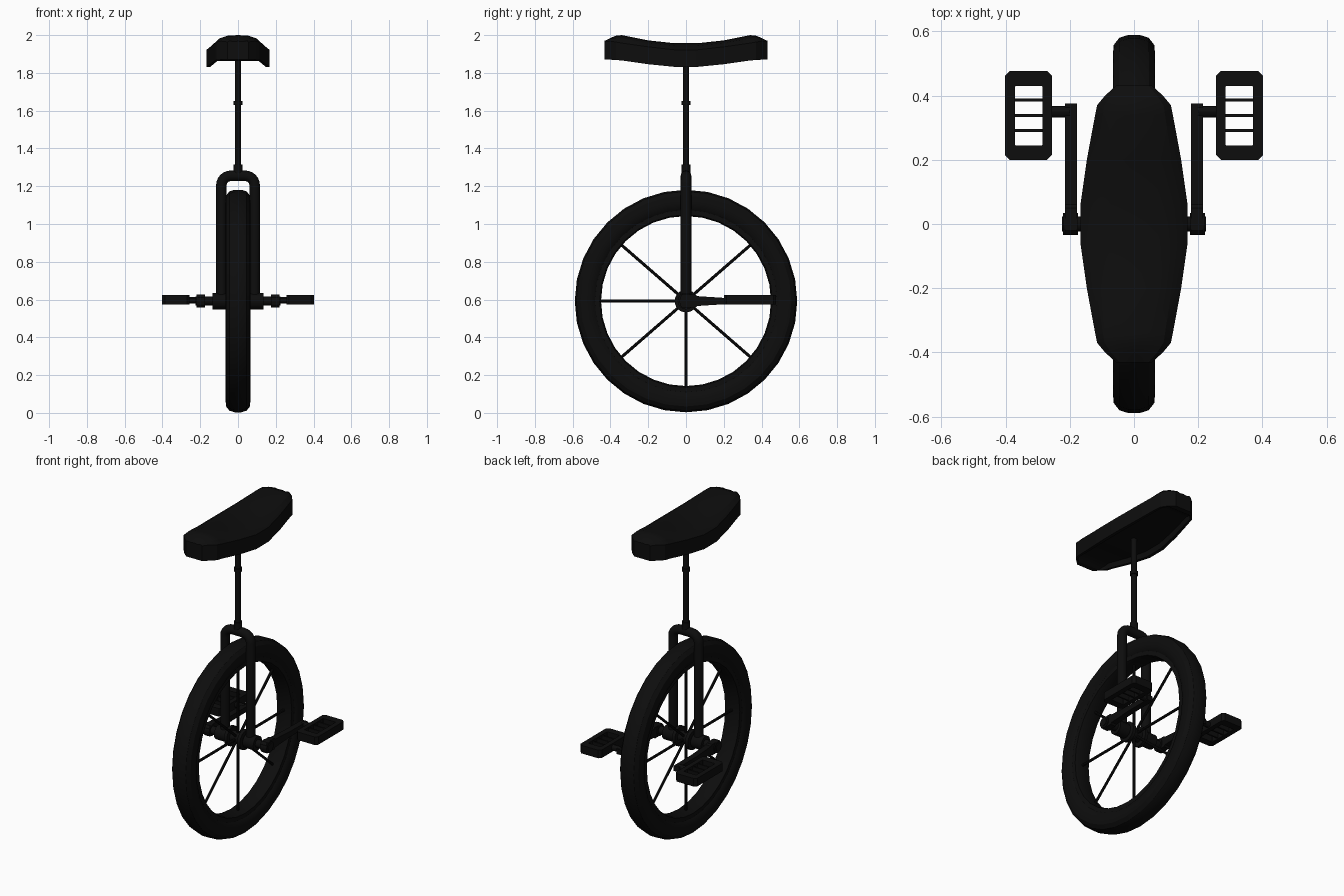
import bpy, bmesh, math
from mathutils import Vector

if "Cube" in bpy.data.objects:
    bpy.data.objects.remove(bpy.data.objects["Cube"])

black = bpy.data.materials.new("black")
black.diffuse_color = (0.004, 0.004, 0.004, 1)
black.use_nodes = True
black.node_tree.nodes["Principled BSDF"].inputs["Base Color"].default_value = black.diffuse_color
CZ = 0.592  # axle height


def finish(obj, mirror=False, angle=30):
    obj.data.materials.append(black)
    if mirror:
        obj.modifiers.new("mirror", 'MIRROR')
    bpy.ops.object.select_all(action='DESELECT')
    bpy.context.view_layer.objects.active = obj
    obj.select_set(True)
    bpy.ops.object.shade_smooth_by_angle(angle=math.radians(angle))
    return obj


def loft(name, loops, closed=False, mirror=False, angle=30):
    """Skin a list of closed loops; cap the ends unless the loft is closed."""
    bm = bmesh.new()
    rings = [[bm.verts.new(p) for p in loop] for loop in loops]
    pairs = list(zip(rings, rings[1:])) + ([(rings[-1], rings[0])] if closed else [])
    for a, b in pairs:
        n = len(a)
        for i in range(n):
            j = (i + 1) % n
            bm.faces.new((a[i], a[j], b[j], b[i]))
    if not closed:
        bm.faces.new(rings[0])
        bm.faces.new(rings[-1])
    bmesh.ops.recalc_face_normals(bm, faces=bm.faces)
    me = bpy.data.meshes.new(name)
    bm.to_mesh(me)
    bm.free()
    obj = bpy.data.objects.new(name, me)
    bpy.context.collection.objects.link(obj)
    return finish(obj, mirror, angle)


def rod(name, a, b, r, n=16, mirror=False):
    a, b = Vector(a), Vector(b)
    q = (b - a).to_track_quat('Z', 'Y')
    ring = [q @ Vector((r * math.cos(t), r * math.sin(t), 0))
            for t in (2 * math.pi * i / n for i in range(n))]
    return loft(name, [[a + v for v in ring], [b + v for v in ring]], mirror=mirror)


def box(name, x, y, z, mirror=False):
    base = [(x[0], y[0]), (x[1], y[0]), (x[1], y[1]), (x[0], y[1])]
    return loft(name, [[(*p, h) for p in base] for h in z], mirror=mirror)


def wheel_ring(name, half, n=32):
    """Revolve a symmetric (x, radius) half profile about the axle."""
    prof = half + [(-x, r) for x, r in reversed(half)]
    loops = []
    for i in range(n):
        t = 2 * math.pi * i / n
        loops.append([(x, r * math.cos(t), CZ + r * math.sin(t)) for x, r in prof])
    return loft(name, loops, closed=True)


# Wheel
wheel_ring("tire", [(0.018, 0.589), (0.046, 0.58), (0.063, 0.558), (0.066, 0.525),
                    (0.06, 0.495), (0.046, 0.478)])
wheel_ring("rim", [(0.05, 0.49), (0.05, 0.457), (0.03, 0.45)])
for i, deg in enumerate((0, 41, 90, 139, 180, 221, 270, 319)):
    t = math.radians(deg)
    rod(f"spoke_{i}", (0, 0.02 * math.cos(t), CZ + 0.02 * math.sin(t)),
        (0, 0.46 * math.cos(t), CZ + 0.46 * math.sin(t)), 0.008, 8)

# Hub, axle and bearing holders
rod("hub", (-0.06, 0, CZ), (0.06, 0, CZ), 0.034, 20)
rod("hub_flange", (0.035, 0, CZ), (0.055, 0, CZ), 0.06, 24, mirror=True)
rod("axle", (-0.225, 0, CZ), (0.225, 0, CZ), 0.024, 16)
rod("bearing_holder", (0.062, 0, CZ), (0.135, 0, CZ), 0.044, 20, mirror=True)

# Fork: inverted U tube
L, TOP, R = 0.088, 1.255, 0.05
path = [(-L, CZ)]
path += [(-L + R - R * math.cos(t), TOP - R + R * math.sin(t))
         for t in (math.pi / 2 * k / 6 for k in range(7))]
path += [(-x, z) for x, z in reversed(path)]
loops = []
for i, (x, z) in enumerate(path):
    x0, z0 = path[max(i - 1, 0)]
    x1, z1 = path[min(i + 1, len(path) - 1)]
    if i == 1 or i == len(path) - 2:
        d = Vector((0, 0, 1 if i == 1 else -1))
    else:
        d = Vector((x1 - x0, 0, z1 - z0)).normalized()
    side = Vector((d.z, 0, -d.x))
    loops.append([Vector((x, 0, z)) + 0.028 * (side * math.cos(a) + Vector((0, 1, 0)) * math.sin(a))
                  for a in (2 * math.pi * k / 16 for k in range(16))])
loft("fork", loops, angle=40)

# Seat post and collars
rod("seat_post", (0, 0, 1.25), (0, 0, 1.92), 0.017)
rod("fork_collar", (0, 0, 1.26), (0, 0, 1.315), 0.024)
rod("post_collar", (0, 0, 1.63), (0, 0, 1.65), 0.024)

# Seat: stations of (y, half width, crown z, edge z, skirt bottom z, recess)
half = [(0.432, 0.055, 1.968, 1.964, 1.87, 0.0), (0.40, 0.09, 1.985, 1.968, 1.87, 0.0),
        (0.37, 0.115, 1.997, 1.963, 1.868, 0.02), (0.34, 0.121, 2.0, 1.958, 1.866, 0.03),
        (0.2, 0.147, 1.972, 1.938, 1.846, 0.03), (0.06, 0.167, 1.957, 1.922, 1.832, 0.03)]
stations = [(-y, *s) for y, *s in half] + [tuple(s) for s in reversed(half)]
loops = []
for y, w, top, edge, bot, rec in stations:
    right = [(0.45 * w, top - 0.003), (0.8 * w, (top + edge) / 2 + 0.004), (w, edge),
             (w, bot), (0.88 * w, bot), (0.82 * w, bot + rec)]
    sec = [(0, top)] + right + [(0, bot + rec)] + [(-x, z) for x, z in reversed(right)]
    loops.append([(x, y, z) for x, z in sec])
loft("seat", loops, angle=25)

# Cranks: tapered arms, both pointing to the back
arm = [(-0.032, 0.02), (-0.02, 0.034), (0.05, 0.034), (0.06, 0.026), (0.2, 0.017),
       (0.375, 0.016)]
outline = [(y, CZ + h) for y, h in arm] + [(y, CZ - h) for y, h in reversed(arm)]
loft("crank", [[(x, y, z) for y, z in outline] for x in (0.178, 0.215)], mirror=True)
rod("crank_boss", (0.174, 0, CZ), (0.221, 0, CZ), 0.035, 16, mirror=True)
rod("pedal_spindle", (0.2, 0.35, CZ + 0.004), (0.27, 0.35, CZ + 0.004), 0.018, 12, mirror=True)


# Pedals: chamfered frames with thin slats
def octagon(x0, x1, y0, y1, c, z):
    pts = [(x0 + c, y0), (x1 - c, y0), (x1, y0 + c), (x1, y1 - c),
           (x1 - c, y1), (x0 + c, y1), (x0, y1 - c), (x0, y0 + c)]
    return [(x, y, z) for x, y in pts]


outer, inner = (0.256, 0.402, 0.2, 0.477), (0.285, 0.371, 0.245, 0.43)
low, high = 0.573, 0.623
loft("pedal", [octagon(*outer, 0.015, low), octagon(*outer, 0.015, high),
               octagon(*inner, 0.002, high), octagon(*inner, 0.002, low)],
     closed=True, mirror=True)
for i, y in enumerate((0.291, 0.338, 0.386)):
    box(f"pedal_slat_{i}", (0.28, 0.376), (y - 0.005, y + 0.005), (low + 0.005, high - 0.005), True)
